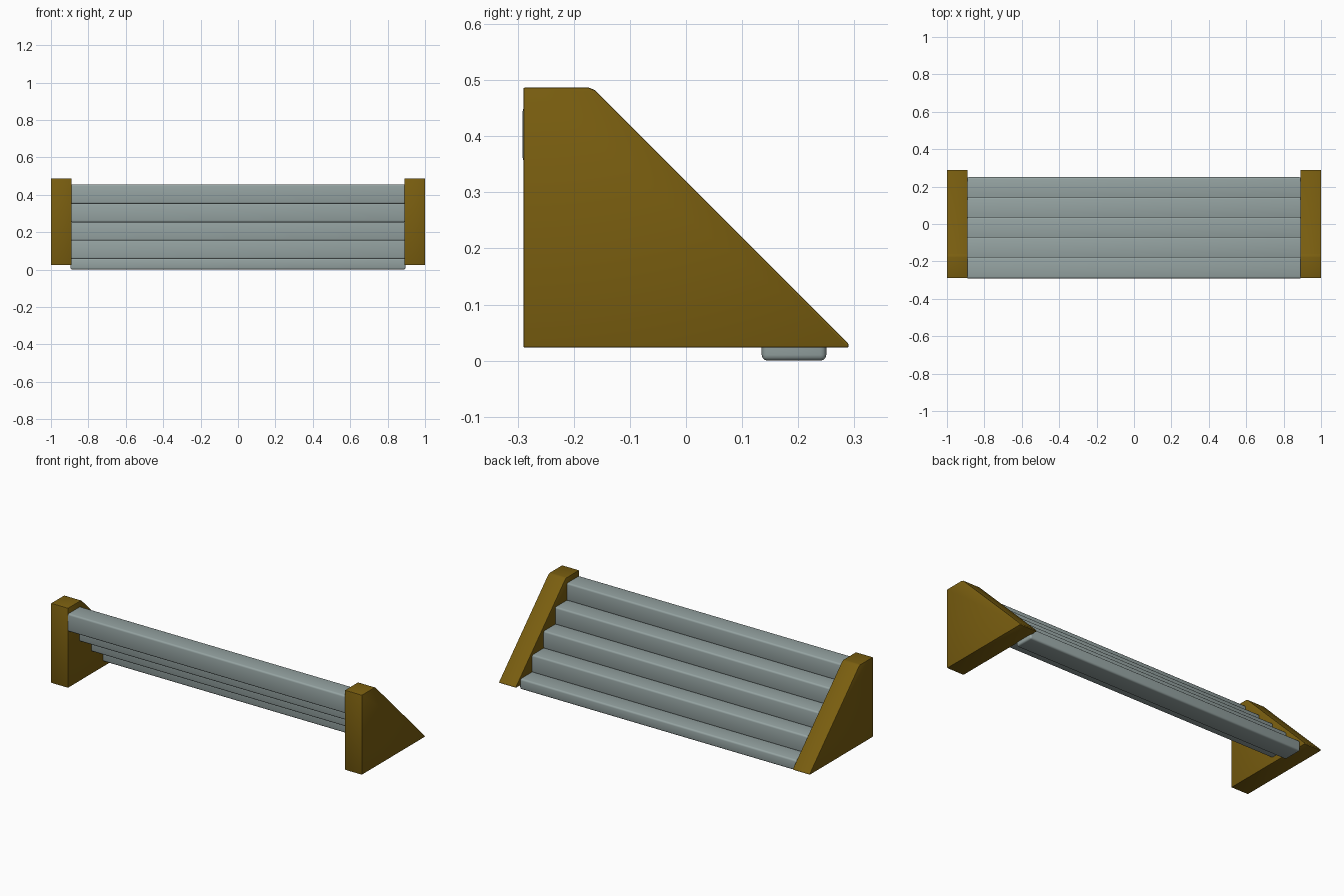
import bpy, bmesh

if "Cube" in bpy.data.objects:
    bpy.data.objects.remove(bpy.data.objects["Cube"])


def material(name, rgb):
    m = bpy.data.materials.new(name)
    m.diffuse_color = (*rgb, 1)
    m.use_nodes = True
    m.node_tree.nodes["Principled BSDF"].inputs["Base Color"].default_value = m.diffuse_color
    return m


wood = material("brown wood", (0.195, 0.113, 0.005))
grey = material("grey stone", (0.30, 0.366, 0.36))


def extruded(name, profile, x0, x1, mat, bevel, segments):
    """Extrude a closed (y, z) profile along x and round its edges."""
    bm = bmesh.new()
    face = bm.faces.new([bm.verts.new((x0, y, z)) for y, z in profile])
    out = bmesh.ops.extrude_face_region(bm, geom=[face])
    verts = [g for g in out["geom"] if isinstance(g, bmesh.types.BMVert)]
    bmesh.ops.translate(bm, verts=verts, vec=(x1 - x0, 0, 0))
    bmesh.ops.recalc_face_normals(bm, faces=bm.faces)
    bmesh.ops.bevel(bm, geom=bm.edges[:], offset=bevel, segments=segments,
                    profile=0.5, affect='EDGES', clamp_overlap=True)
    bmesh.ops.recalc_face_normals(bm, faces=bm.faces)
    mesh = bpy.data.meshes.new(name)
    bm.to_mesh(mesh)
    bm.free()
    mesh.materials.append(mat)
    ob = bpy.data.objects.new(name, mesh)
    bpy.context.collection.objects.link(ob)
    bpy.ops.object.select_all(action='DESELECT')
    ob.select_set(True)
    bpy.context.view_layer.objects.active = ob
    bpy.ops.object.shade_smooth_by_angle()
    return ob


# Sloped side panels
panel = [(-0.29, 0.023), (0.29, 0.023), (0.29, 0.03),
         (-0.162, 0.482), (-0.174, 0.487), (-0.29, 0.487)]
for name, x in (("left_side_panel", -1.0), ("right_side_panel", 0.89)):
    extruded(name, panel, x, x + 0.11, wood, 0.004, 2)

# Five steps rising towards the front; the lowest one is shallower
for i in range(5):
    y0 = 0.135 - 0.1065 * i
    y1 = y0 + 0.115
    top = 0.061 + 0.0985 * i
    bottom = 0.0 if i == 0 else top - 0.104
    extruded(f"step_{i + 1}", [(y0, bottom), (y1, bottom), (y1, top), (y0, top)],
             -0.896, 0.896, grey, 0.010, 3)
